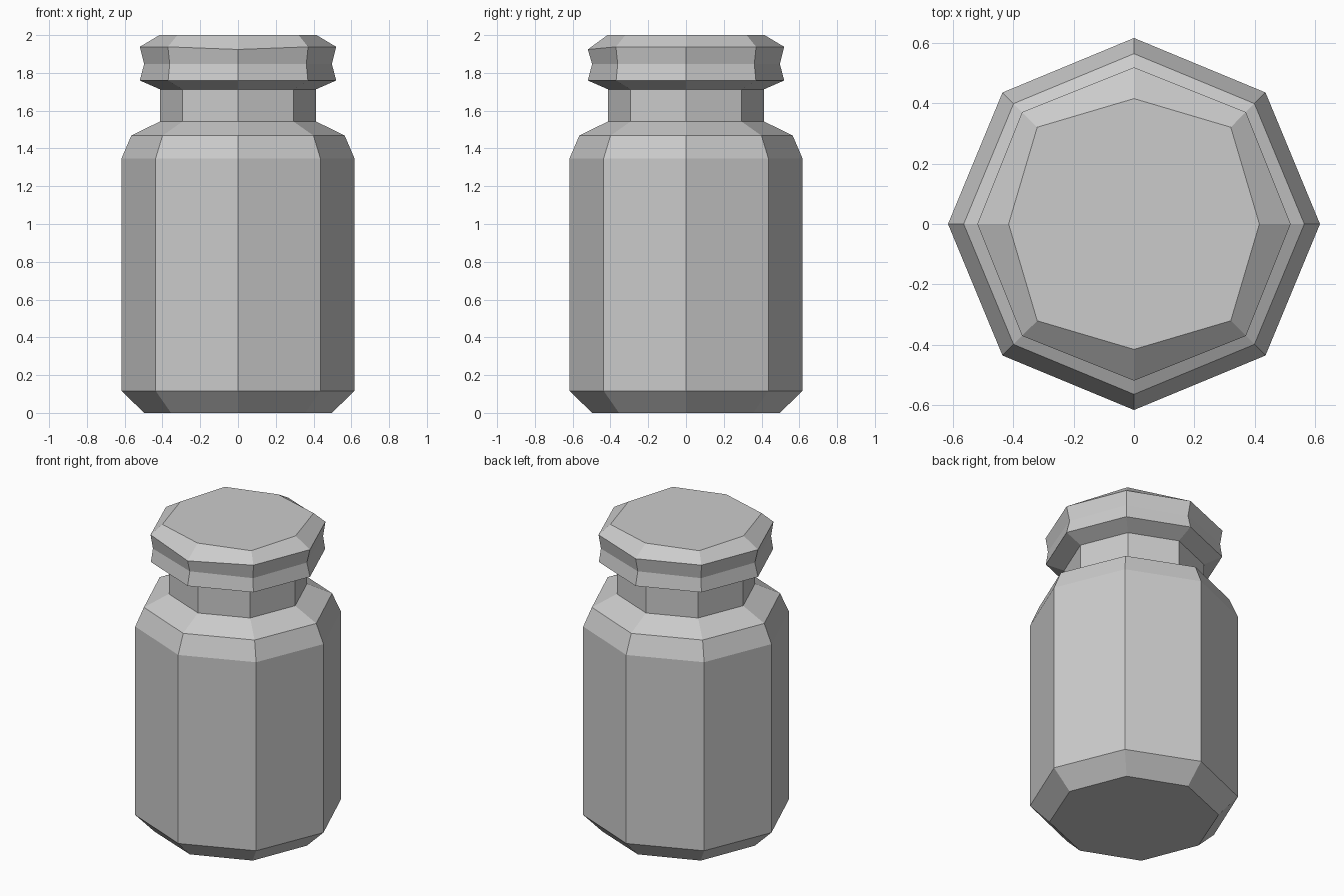
import bpy, bmesh
from math import cos, sin, pi

cube = bpy.data.objects.get("Cube")
if cube:
    bpy.data.objects.remove(cube, do_unlink=True)

SIDES = 8

grey = bpy.data.materials.new("plain grey")
grey.use_nodes = True
colour = (0.6, 0.6, 0.6, 1)
grey.diffuse_color = colour
grey.node_tree.nodes["Principled BSDF"].inputs["Base Color"].default_value = colour


def octagonal_part(name, profile, cap_bottom=False, cap_top=False):
    """Stack octagon rings: (radius on the axes, radius on the diagonals, height)."""
    bm = bmesh.new()
    rings = []
    for axis_r, diagonal_r, z in profile:
        ring = []
        for i in range(SIDES):
            r = diagonal_r if i % 2 else axis_r
            a = 2 * pi * i / SIDES
            ring.append(bm.verts.new((r * cos(a), r * sin(a), z)))
        rings.append(ring)
    for low, high in zip(rings, rings[1:]):
        for i in range(SIDES):
            j = (i + 1) % SIDES
            bm.faces.new((low[i], low[j], high[j], high[i]))
    if cap_bottom:
        bm.faces.new(rings[0][::-1])
    if cap_top:
        bm.faces.new(rings[-1])
    mesh = bpy.data.meshes.new(name)
    bm.to_mesh(mesh)
    bm.free()
    mesh.materials.append(grey)
    obj = bpy.data.objects.new(name, mesh)
    bpy.context.collection.objects.link(obj)
    return obj


# Jar: chamfered base, straight wall, sloping shoulder and neck
octagonal_part("jar_body", [
    (0.497, 0.502, 0), (0.617, 0.617, 0.117), (0.617, 0.617, 1.347),
    (0.565, 0.565, 1.468), (0.413, 0.415, 1.543), (0.413, 0.415, 1.713),
], cap_bottom=True)

# Lid: flared underside, pinched band and bevelled flat top
lid = octagonal_part("lid", [
    (0.413, 0.415, 1.713), (0.52, 0.523, 1.76), (0.497, 0.511, 1.847),
    (0.52, 0.525, 1.938), (0.416, 0.454, 2),
], cap_top=True)

# The front corner of the lid's upper rim sits slightly lower
front_rim = min((v for v in lid.data.vertices if 1.9 < v.co.z < 1.99), key=lambda v: v.co.y)
front_rim.co.z = 1.924
